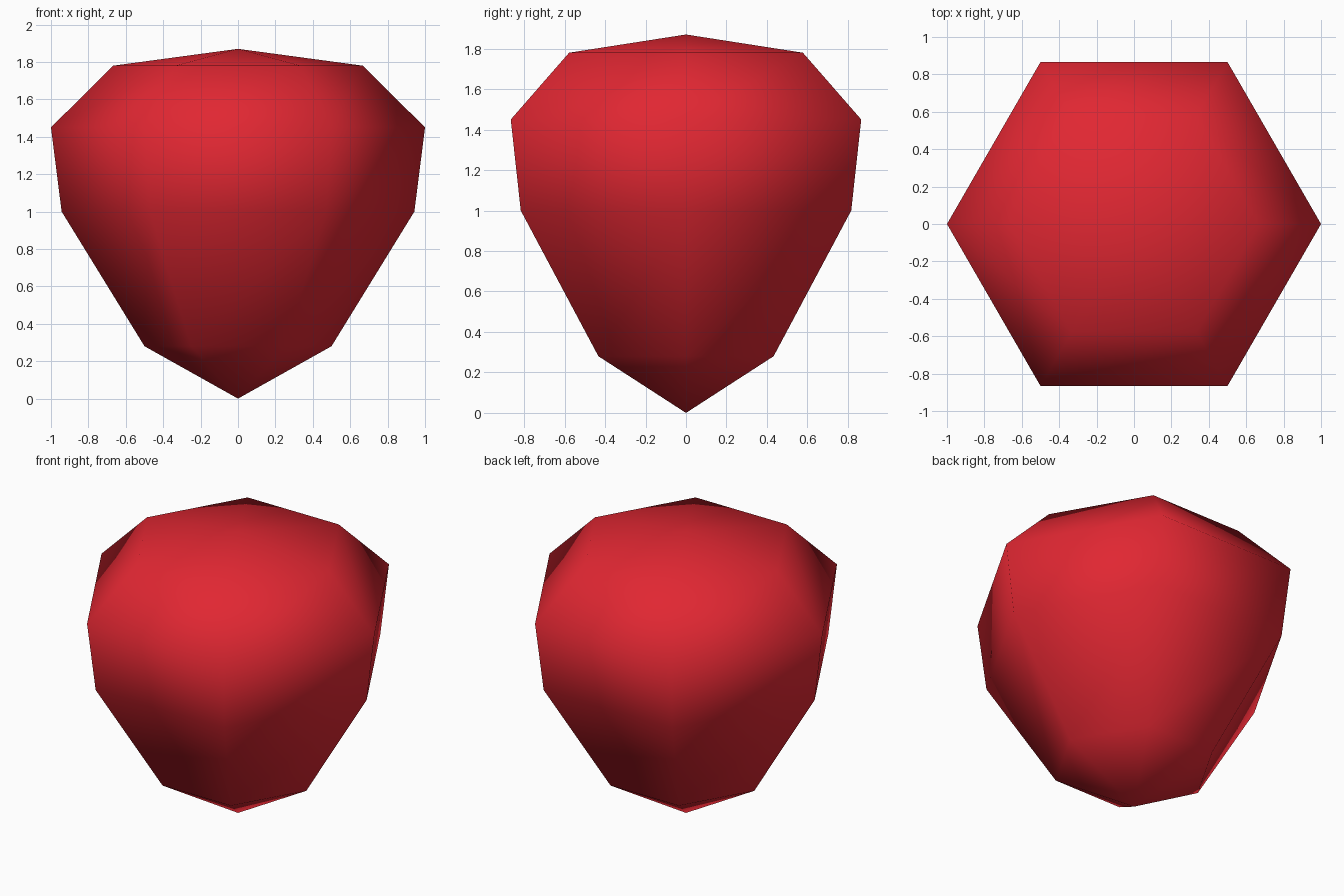
import bpy, bmesh, math

if "Cube" in bpy.data.objects:
    bpy.data.objects.remove(bpy.data.objects["Cube"])

SIDES = 6
# Rings as (radius, height), from the bottom up
RINGS = [(0.5, 0.28), (0.943, 1.0), (1.0, 1.45), (0.667, 1.78)]
BOTTOM, TOP = 0.0, 1.87

red = bpy.data.materials.new("red")
red.diffuse_color = (0.75, 0.02, 0.032, 1.0)
red.use_nodes = True
red.node_tree.nodes["Principled BSDF"].inputs["Base Color"].default_value = red.diffuse_color

bm = bmesh.new()


def ring(radius, z):
    return [bm.verts.new((radius * math.cos(i * math.tau / SIDES),
                          radius * math.sin(i * math.tau / SIDES), z))
            for i in range(SIDES)]


# Hexagonal gem body, pointed at both ends
loops = [ring(r, z) for r, z in RINGS]
low = bm.verts.new((0, 0, BOTTOM))
high = bm.verts.new((0, 0, TOP))
for i in range(SIDES):
    j = (i + 1) % SIDES
    bm.faces.new((low, loops[0][j], loops[0][i]))
    for a, b in zip(loops, loops[1:]):
        bm.faces.new((a[i], a[j], b[j], b[i]))
    bm.faces.new((loops[-1][i], loops[-1][j], high))
for f in bm.faces:
    f.smooth = True

mesh = bpy.data.meshes.new("gem_body")
bm.to_mesh(mesh)
bm.free()
mesh.materials.append(red)
bpy.context.collection.objects.link(bpy.data.objects.new("gem_body", mesh))
